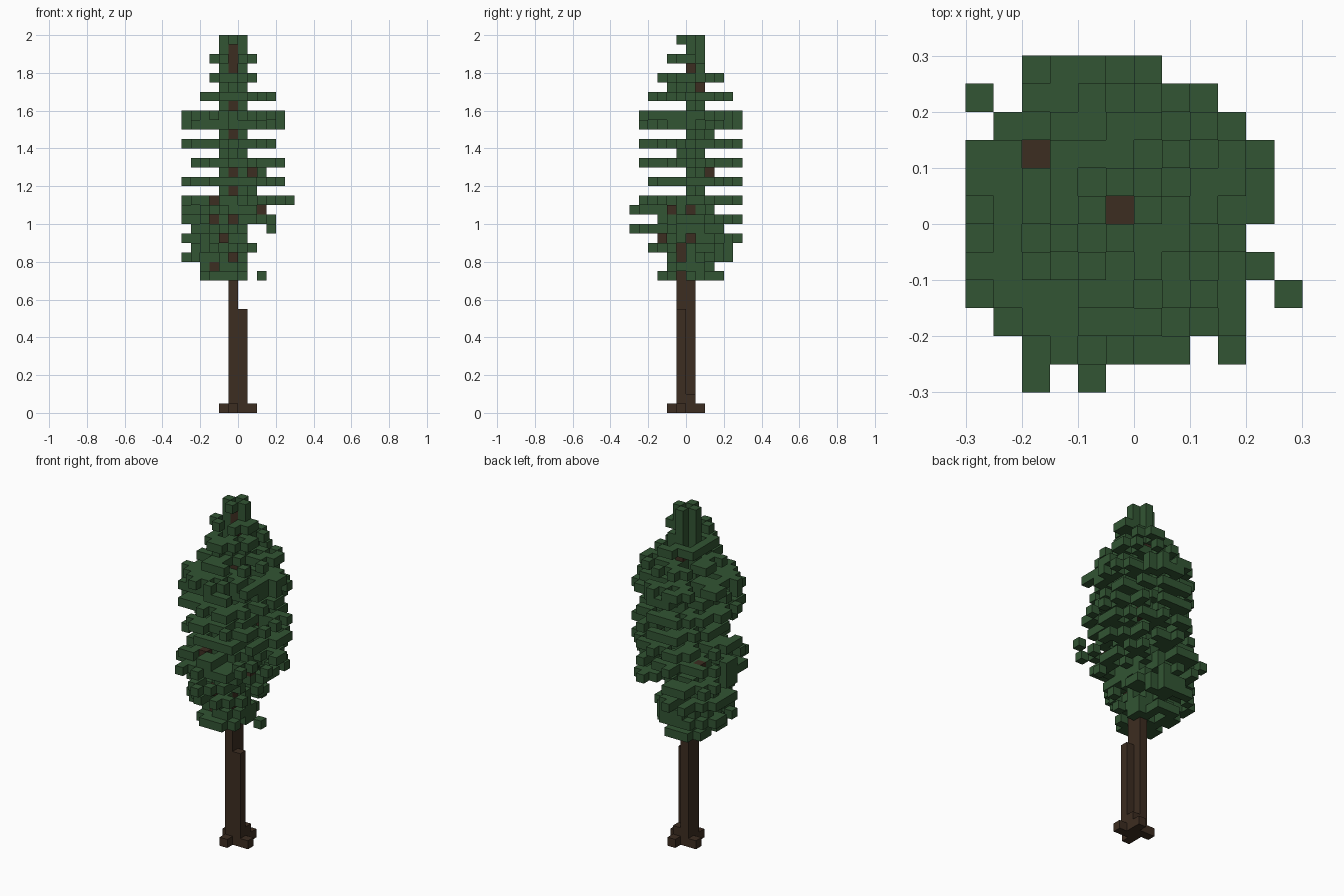
import bpy
import bmesh
import random
from mathutils import Vector

random.seed(7)
S = 0.05  # edge of one block

cube = bpy.data.objects.get("Cube")
if cube:
    bpy.data.objects.remove(cube, do_unlink=True)


def material(name, rgb):
    mat = bpy.data.materials.new(name)
    mat.use_nodes = True
    mat.diffuse_color = (*rgb, 1)
    mat.node_tree.nodes["Principled BSDF"].inputs["Base Color"].default_value = (*rgb, 1)
    return mat


def block_object(name, cells, hidden_by, mat):
    """Build the outer skin of a set of unit blocks."""
    bm = bmesh.new()
    verts = {}

    def vert(p):
        key = tuple(round(c) for c in p)
        if key not in verts:
            verts[key] = bm.verts.new(Vector(key) * S)
        return verts[key]

    for cell in sorted(cells):
        for axis in range(3):
            for side in (0, 1):
                step = [0, 0, 0]
                step[axis] = 2 * side - 1
                near = tuple(a + b for a, b in zip(cell, step))
                if near in cells or near in hidden_by:
                    continue
                u, v = Vector(), Vector()
                u[(axis + 1) % 3] = v[(axis + 2) % 3] = 1
                o = Vector(cell)
                o[axis] += side
                ring = [o, o + u, o + u + v, o + v]
                bm.faces.new([vert(p) for p in (ring if side else ring[::-1])])
    mesh = bpy.data.meshes.new(name)
    bm.to_mesh(mesh)
    bm.free()
    mesh.materials.append(mat)
    bpy.context.collection.objects.link(bpy.data.objects.new(name, mesh))


# Trunk: columns of different heights, with four root blocks
trunk = set()
for x, y, height in ((-1, 0, 39), (-1, -1, 18), (0, -1, 11), (0, 0, 2)):
    trunk |= {(x, y, z) for z in range(height)}
roots = {(-1, -2, 0), (-2, 0, 0), (1, -1, 0), (0, 1, 0)}

# Bare branch blocks, grouped by the sides on which they show
corner_branches = {(-2, -3, 18), (2, -2, 21), (1, 2, 25)}
front_branches = {(-3, -3, 22), (-3, -1, 20), (-3, -1, 15)}
side_branches = {(-1, 1, 34)}
top_branch = (-4, 2, 22)
branches = corner_branches | front_branches | side_branches | {top_branch}

# Crown outline from above: row -> first and last block
outline = {5: (-4, 0), 4: (-4, 2), 3: (-5, 3), 2: (-6, 4), 1: (-6, 4), 0: (-6, 4),
           -1: (-6, 3), -2: (-6, 4), -3: (-6, 3), -4: (-5, 3), -5: (-4, 1)}
mask = {(x, y) for y, (a, b) in outline.items() for x in range(a, b + 1)}
mask |= {(5, -3), (-4, -6), (-2, -6)}

# Crown layers from the lowest up: x start, x end, y start, y end
layers = [
    (-4, 1, -3, 4), (-4, 1, -2, 3), (-6, 1, -2, 5), (-5, 2, -4, 5), (-6, 1, -3, 6),
    (-5, 1, -6, 4), (-6, 4, -3, 6), (-6, 3, -6, 3), (-6, 6, -5, 6), (-2, 2, 0, 2),
    (-6, 5, -4, 6), (-2, 3, -1, 3), (-5, 5, -5, 6), (-2, 1, -1, 2), (-6, 4, -5, 6),
    (-2, 1, 0, 3), (-6, 5, -5, 6), (-6, 5, -5, 6), (-2, 1, 0, 2), (-4, 4, -4, 5),
    (-2, 1, -2, 2), (-3, 2, -3, 4), (-2, 1, 0, 2), (-3, 2, -2, 2), (-2, 1, 0, 2),
    (-2, 1, -1, 2)]
leaves = set()
for z, (x0, x1, y0, y1) in enumerate(layers, 14):
    cx, cy, rx, ry = (x0 + x1) / 2, (y0 + y1) / 2, (x1 - x0) / 2, (y1 - y0) / 2
    room = [(x, y) for x in range(x0, x1) for y in range(y0, y1) if (x, y) in mask]

    def reach(p):
        return ((p[0] + 0.5 - cx) / rx) ** 2 + ((p[1] + 0.5 - cy) / ry) ** 2

    # Collar of leaves around the trunk
    columns = [(-1, 0), (-1, -1)] if z < 18 else [(-1, 0)]
    layer = {(x + i, y + j) for x, y in columns
             for i, j in ((1, 0), (-1, 0), (0, 1), (0, -1))} & set(room)
    # Loose disc of foliage on the wide layers
    if rx * ry > 4:
        layer |= {p for p in room if reach(p) < 1.1 and random.random() < 0.6}
    # Every row and column reaches the edge of the layer
    for axis, span in ((0, range(x0, x1)), (1, range(y0, y1))):
        for i in span:
            row = [p for p in room if p[axis] == i]
            if row and not any(p[axis] == i for p in layer):
                row.sort(key=reach)
                layer.add(random.choice(row[:4]))
    leaves |= {(x, y, z) for x, y in layer if (x, y, z) != (-1, 0, 39)}

# Openings that leave branches and parts of the trunk bare
for bx, by, bz in corner_branches | front_branches:
    leaves -= {(bx, y, bz) for y in range(-6, by)}
for bx, by, bz in corner_branches | side_branches:
    leaves -= {(x, by, bz) for x in range(bx, 6)}
leaves -= {(*top_branch[:2], z) for z in range(top_branch[2], 40)}
leaves -= {(-1, y, z) for z in (16, 20, 25, 29, 32, 36, 37, 38) for y in range(-6, 0)}
for y, heights in ((0, (18, 21, 36)), (-1, (14, 16, 17))):
    leaves -= {(x, y, z) for z in heights for x in range(6)}

# Stray tips at the edge of the crown
leaves |= {(2, 0, 14), (3, -2, 19), (3, -1, 20), (-6, 4, 20), (3, -5, 22), (5, -3, 22),
           (-4, -5, 21), (-4, -6, 21), (-2, -6, 19), (-4, -3, 22), (0, 1, 36)}
leaves -= trunk | branches

bark = material("dark bark", (0.046, 0.026, 0.015))
green = material("pine green", (0.032, 0.090, 0.033))
block_object("trunk", trunk, roots, bark)
block_object("roots", roots, trunk, bark)
block_object("bare_branches", branches, trunk, bark)
block_object("foliage", leaves, trunk | branches, green)
